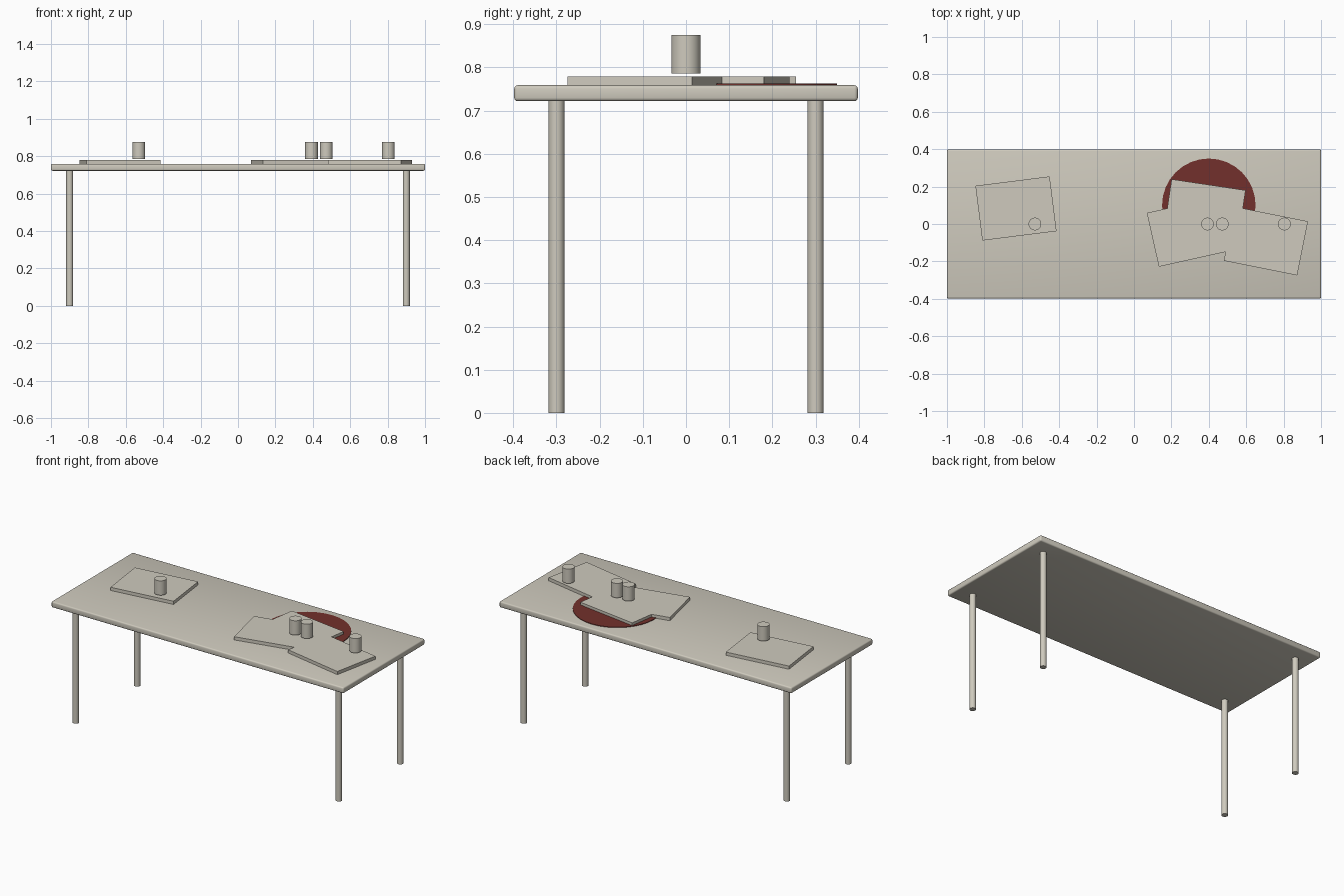
import bpy, math

if "Cube" in bpy.data.objects:
    bpy.data.objects.remove(bpy.data.objects["Cube"])


def material(name, rgb):
    mat = bpy.data.materials.new(name)
    mat.diffuse_color = (*rgb, 1.0)
    mat.use_nodes = True
    mat.node_tree.nodes["Principled BSDF"].inputs["Base Color"].default_value = mat.diffuse_color
    return mat


GREY = material("warm_grey", (0.62, 0.59, 0.51))
RED = material("dark_red", (0.17, 0.03, 0.025))


def box(name, size, loc, angle=0.0, mat=GREY):
    bpy.ops.mesh.primitive_cube_add(size=1, location=loc)
    ob = bpy.context.object
    ob.name = name
    ob.scale = size
    bpy.ops.object.transform_apply(location=False, rotation=False, scale=True)
    ob.rotation_euler.z = math.radians(angle)
    ob.data.materials.append(mat)
    return ob


def cylinder(name, radius, z0, z1, x, y, sides=32, mat=GREY):
    bpy.ops.mesh.primitive_cylinder_add(
        vertices=sides, radius=radius, depth=z1 - z0, location=(x, y, (z0 + z1) / 2))
    ob = bpy.context.object
    ob.name = name
    ob.data.materials.append(mat)
    bpy.ops.object.shade_smooth_by_angle(angle=math.radians(30))
    return ob


# Table top with softly rounded edges
top = box("table_top", (2.0, 0.796, 0.037), (0, 0, 0.7405))
bevel = top.modifiers.new("rounded_edges", 'BEVEL')
bevel.width = 0.008
bevel.segments = 3
bpy.ops.object.shade_smooth()

# Four slim round legs
for sx in (-1, 1):
    for sy in (-1, 1):
        cylinder("leg", 0.0185, 0, 0.724, sx * 0.9, sy * 0.3)

# Flat rectangular boards lying on the table
for x, y, angle in ((-0.631, 0.083, 7.2), (0.296, -0.041, 12.6),
                    (0.377, 0.064, -8.5), (0.705, -0.091, -11.3)):
    box("board", (0.4, 0.295, 0.021), (x, y, 0.7685), angle)

# Cups above the boards
for x in (-0.53, 0.393, 0.472, 0.804):
    cylinder("cup", 0.034, 0.786, 0.875, x, 0)

# Thin round mat under the boards
cylinder("round_mat", 0.25, 0.758, 0.7625, 0.4, 0.1, mat=RED)
